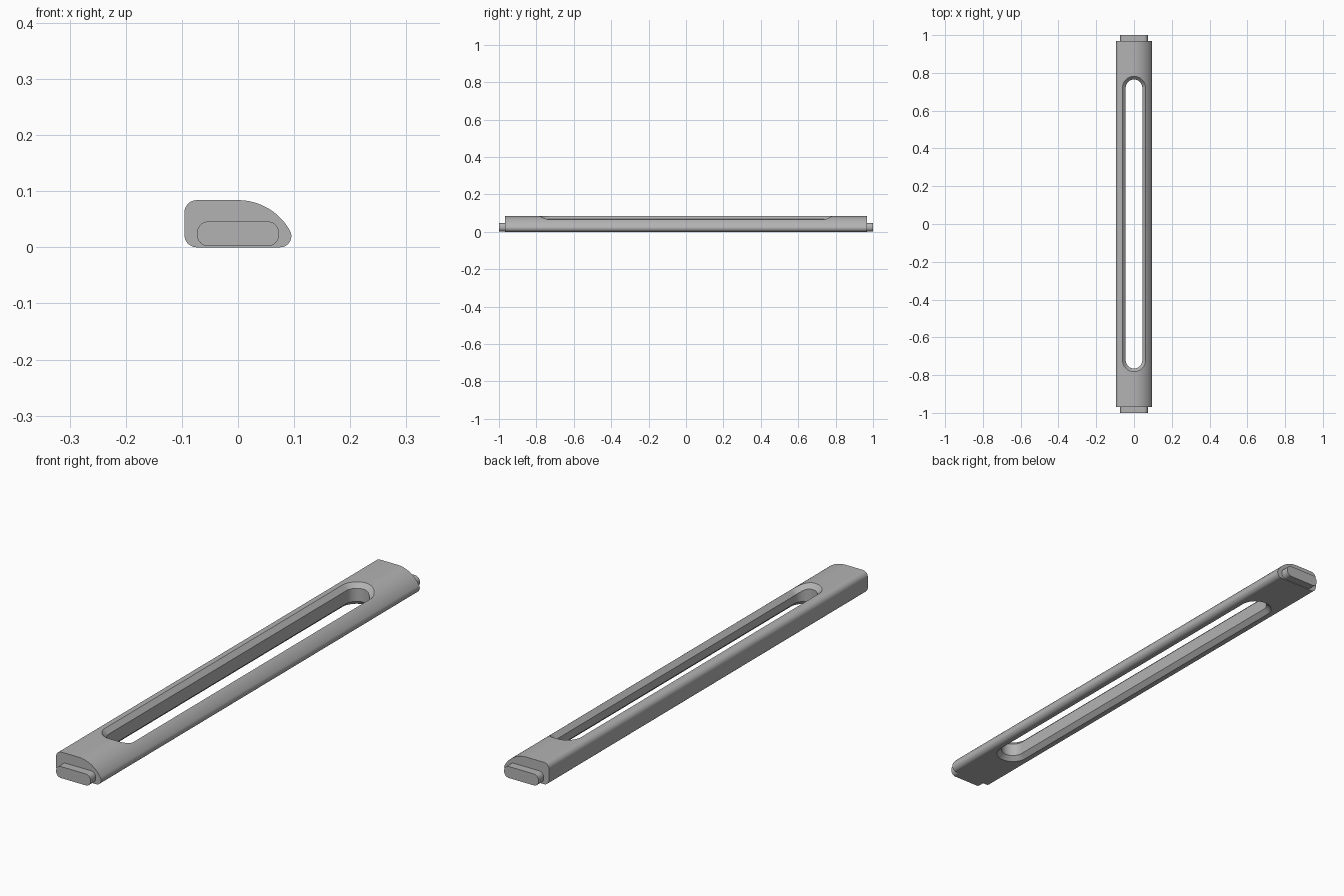
import bpy, bmesh
from math import sin, cos, pi, sqrt, atan2

cube = bpy.data.objects.get("Cube")
if cube:
    bpy.data.objects.remove(cube, do_unlink=True)

# Body dimensions
HEIGHT, LEFT, HALF_BODY = 0.084, -0.0955, 0.968
CROWN_R, TIP_R, CORNER_R = 0.106, 0.02, 0.022
CROWN_Z = HEIGHT - CROWN_R
TIP_X = sqrt((CROWN_R - TIP_R) ** 2 - (TIP_R - CROWN_Z) ** 2)
TIP_ANGLE = atan2(TIP_R - CROWN_Z, TIP_X)
# Slot dimensions
SLOT_R, CHAMFER, SLOT_Y = 0.044, 0.017, 0.721

grey = bpy.data.materials.new("satin grey")
grey.use_nodes = True
COLOUR = (0.45, 0.45, 0.45, 1)
grey.diffuse_color = COLOUR
grey.node_tree.nodes["Principled BSDF"].inputs["Base Color"].default_value = COLOUR


def arc(cx, cz, r, start, end, steps):
    angles = [start + (end - start) * i / steps for i in range(steps + 1)]
    return [(cx + r * cos(a), cz + r * sin(a)) for a in angles]


def loft(name, rings):
    """Skin a list of closed rings and cap both ends."""
    bm = bmesh.new()
    loops = [[bm.verts.new(p) for p in ring] for ring in rings]
    n = len(loops[0])
    for a, b in zip(loops, loops[1:]):
        for i in range(n):
            j = (i + 1) % n
            bm.faces.new((a[i], a[j], b[j], b[i]))
    bm.faces.new(loops[0])
    bm.faces.new(loops[-1])
    bmesh.ops.recalc_face_normals(bm, faces=bm.faces)
    mesh = bpy.data.meshes.new(name)
    bm.to_mesh(mesh)
    bm.free()
    mesh.materials.append(grey)
    obj = bpy.data.objects.new(name, mesh)
    bpy.context.collection.objects.link(obj)
    return obj


def extrude(name, profile, y0, y1):
    return loft(name, [[(x, y, z) for x, z in profile] for y in (y0, y1)])


def activate(obj):
    bpy.ops.object.select_all(action='DESELECT')
    obj.select_set(True)
    bpy.context.view_layer.objects.active = obj


def top_height(x):
    return HEIGHT if x <= 0 else CROWN_Z + sqrt(CROWN_R ** 2 - x * x)


def slot_ring(r, height):
    """Stadium outline whose height may depend on the outer rim position."""
    ends = arc(0, SLOT_Y, r, 0, pi, 32) + arc(0, -SLOT_Y, r, pi, 2 * pi, 32)
    return [(x, y, height(x / r * (SLOT_R + CHAMFER))) for x, y in ends]


# Body: rounded back, arched crown and rounded front lip
cx = LEFT + CORNER_R
profile = (arc(0, CROWN_Z, CROWN_R, pi / 2, TIP_ANGLE, 24)
           + arc(TIP_X, TIP_R, TIP_R, TIP_ANGLE, -pi / 2, 16)[1:]
           + arc(cx, CORNER_R, CORNER_R, -pi / 2, -pi, 12)
           + arc(cx, HEIGHT - CORNER_R, CORNER_R, pi, pi / 2, 12))
body = extrude("slotted_body", profile, -HALF_BODY, HALF_BODY)

# Slot with chamfers following the lower and upper surfaces
rim, e = SLOT_R + CHAMFER, 0.0005
cutter = loft("slot_cutter", [
    slot_ring(rim + e, lambda x: -0.05),
    slot_ring(rim + e, lambda x: -e),
    slot_ring(SLOT_R, lambda x: CHAMFER),
    slot_ring(SLOT_R, lambda x: top_height(x) - CHAMFER),
    slot_ring(rim + e, lambda x: top_height(x) + e),
    slot_ring(rim + e, lambda x: 0.15)])
cutter.hide_render = True
cut = body.modifiers.new("slot", 'BOOLEAN')
cut.operation, cut.solver, cut.object = 'DIFFERENCE', 'EXACT', cutter
activate(body)
bpy.ops.object.modifier_apply(modifier=cut.name)
bpy.data.objects.remove(cutter, do_unlink=True)

# Rounded tenons on both ends
r, half_w, low, high = 0.02, 0.073, 0.002, 0.046
corners = [(half_w - r, high - r, 0), (r - half_w, high - r, pi / 2),
           (r - half_w, low + r, pi), (half_w - r, low + r, 3 * pi / 2)]
tenon = [p for x, z, a in corners for p in arc(x, z, r, a, a + pi / 2, 12)]
parts = [body]
for name, side in (("front_tenon", -1), ("back_tenon", 1)):
    parts.append(extrude(name, tenon, side * HALF_BODY, side))

for part in parts:
    activate(part)
    bpy.ops.object.shade_smooth_by_angle(angle=pi / 7)
